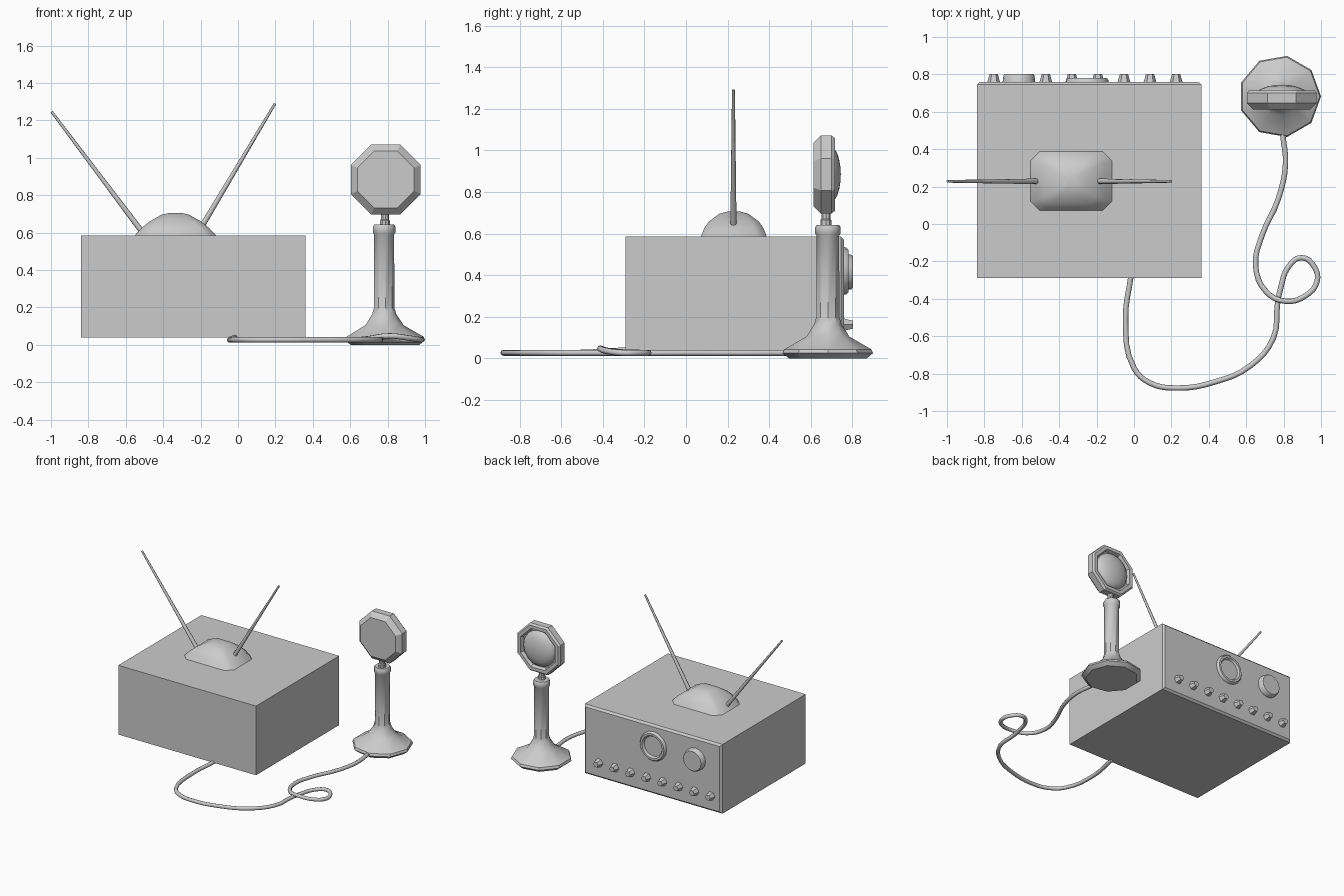
import bpy, bmesh, math
from mathutils import Vector, Matrix

if "Cube" in bpy.data.objects:
    bpy.data.objects.remove(bpy.data.objects["Cube"])

TO_BACK = Matrix.Rotation(-math.pi / 2, 4, 'X')   # local z -> world +y


def loft(name, rings, loc=(0, 0, 0), rot=None, angle=35):
    """Skin equal-length rings of points, capping both ends."""
    bm = bmesh.new()
    vs = [[bm.verts.new(p) for p in ring] for ring in rings]
    n = len(vs[0])
    for a, b in zip(vs, vs[1:]):
        for i in range(n):
            j = (i + 1) % n
            bm.faces.new((a[i], a[j], b[j], b[i]))
    bm.faces.new(vs[0][::-1])
    bm.faces.new(vs[-1])
    bmesh.ops.remove_doubles(bm, verts=bm.verts, dist=1e-5)
    bmesh.ops.recalc_face_normals(bm, faces=bm.faces)
    if rot:
        bm.transform(rot)
    me = bpy.data.meshes.new(name)
    bm.to_mesh(me)
    bm.free()
    ob = bpy.data.objects.new(name, me)
    ob.location = loc
    bpy.context.collection.objects.link(ob)
    bpy.ops.object.select_all(action='DESELECT')
    ob.select_set(True)
    bpy.context.view_layer.objects.active = ob
    bpy.ops.object.shade_smooth_by_angle(angle=math.radians(angle))
    return ob


def lathe(name, profile, sides, loc, rot=None, phase=0.0, angle=35):
    """Turn a (radius, height) profile with a given number of sides."""
    dirs = [phase + 2 * math.pi * i / sides for i in range(sides)]
    rings = [[(r * math.cos(a), r * math.sin(a), h) for a in dirs] for r, h in profile]
    return loft(name, rings, loc, rot, angle)


def rect(hx, hy, c, z):
    """Rectangle with cut corners."""
    q = [(hx, hy - c), (hx - c, hy), (c - hx, hy), (-hx, hy - c),
         (-hx, c - hy), (c - hx, -hy), (hx - c, -hy), (hx, c - hy)]
    return [(x, y, z) for x, y in q]


def box_ring(x0, x1, z0, z1, y):
    return [(x0, y, z0), (x1, y, z0), (x1, y, z1), (x0, y, z1)]


# Radio case with a chamfered control panel on the back
loft("radio_case", [box_ring(-.84, .36, .04, .585, -.29),
                    box_ring(-.84, .36, .04, .585, .745),
                    box_ring(-.825, .345, .055, .57, .76)], angle=20)

# Controls: dial ring, tuning knob and a row of small knobs
lathe("dial_ring", [(.115, -.005), (.113, .01), (.104, .02), (.088, .02), (.078, .005), (0, .005)],
      16, (-.25, .76, .42), TO_BACK)
lathe("tuning_knob", [(.088, -.005), (.083, .035), (.077, .042), (0, .042)],
      16, (-.615, .76, .415), TO_BACK)
for i in range(8):
    lathe(f"small_knob_{i + 1}", [(.036, -.005), (.03, .012), (.022, .042), (0, .042)],
          6, (-.75 + i * .1393, .76, .162), TO_BACK, angle=20)

# Antenna mount and two tapered rods
loft("antenna_mount", [rect(.222, .16, .05, -.005), rect(.18, .143, .045, .04),
                       rect(.14, .12, .04, .073), rect(.075, .07, .025, .11),
                       rect(.03, .03, .01, .121)],
     (-.335, .23, .585), angle=45)
for side, a, b in (("left", (-.51, .228, .6), (-.997, .228, 1.247)),
                   ("right", (-.195, .228, .63), (.198, .228, 1.29))):
    a, b = Vector(a), Vector(b)
    d = b - a
    lathe(f"antenna_{side}", [(.015, 0), (.007, d.length)], 8, a,
          d.to_track_quat('Z', 'Y').to_matrix().to_4x4(), angle=50)

# Microphone stand: nine-sided foot, stem and collar
MX, MY = .78, .682
lathe("microphone_stand", [(.19, 0), (.22, .025), (.213, .043), (.105, .105), (.066, .165),
                           (.056, .2), (.055, .59), (.062, .6), (.062, .63), (.055, .642), (0, .642)],
      9, (MX, MY, 0))
lathe("microphone_neck", [(.027, .63), (.027, .665), (.022, .67), (.022, .72)], 9, (MX + .005, MY - .01, 0))

# Octagonal microphone head with a recessed back and a domed grille
K = 1 / math.cos(math.pi / 8)
head = [(0, .613), (.152, .613), (.187, .648), (.187, .7), (.175, .715),
        (.15, .715), (.14, .69), (0, .69)]
lathe("microphone_head", [(r * K, y) for r, y in head], 8, (MX + .01, 0, .884),
      TO_BACK, math.pi / 8, angle=25)
lathe("microphone_grille", [(.14 * math.cos(t * math.pi / 12), .688 + .056 * math.sin(t * math.pi / 12))
                            for t in range(7)],
      16, (MX + .01, 0, .884), TO_BACK, angle=50)

# Cable looping from the case to the stand
path = [(-.015, -.27), (-.045, -.51), (0, -.77), (.085, -.85), (.235, -.877), (.43, -.845),
        (.62, -.76), (.745, -.61), (.768, -.42), (.785, -.34), (.825, -.23), (.895, -.18),
        (.965, -.23), (.978, -.31), (.915, -.385), (.81, -.413), (.705, -.36), (.65, -.22),
        (.685, -.06), (.77, .13), (.81, .32), (.795, .48), (.79, .54)]
lift = {0: .04, 15: .048, 14: .036, 16: .034}
cu = bpy.data.curves.new("cable", 'CURVE')
cu.dimensions = '3D'
cu.bevel_depth = .0145
cu.bevel_resolution = 2
cu.resolution_u = 4
cu.use_fill_caps = True
sp = cu.splines.new('BEZIER')
sp.bezier_points.add(len(path) - 1)
for i, (bp, (x, y)) in enumerate(zip(sp.bezier_points, path)):
    bp.co = (x, y, lift.get(i, .027))
    bp.handle_left_type = bp.handle_right_type = 'AUTO'
bpy.context.collection.objects.link(bpy.data.objects.new("cable", cu))
